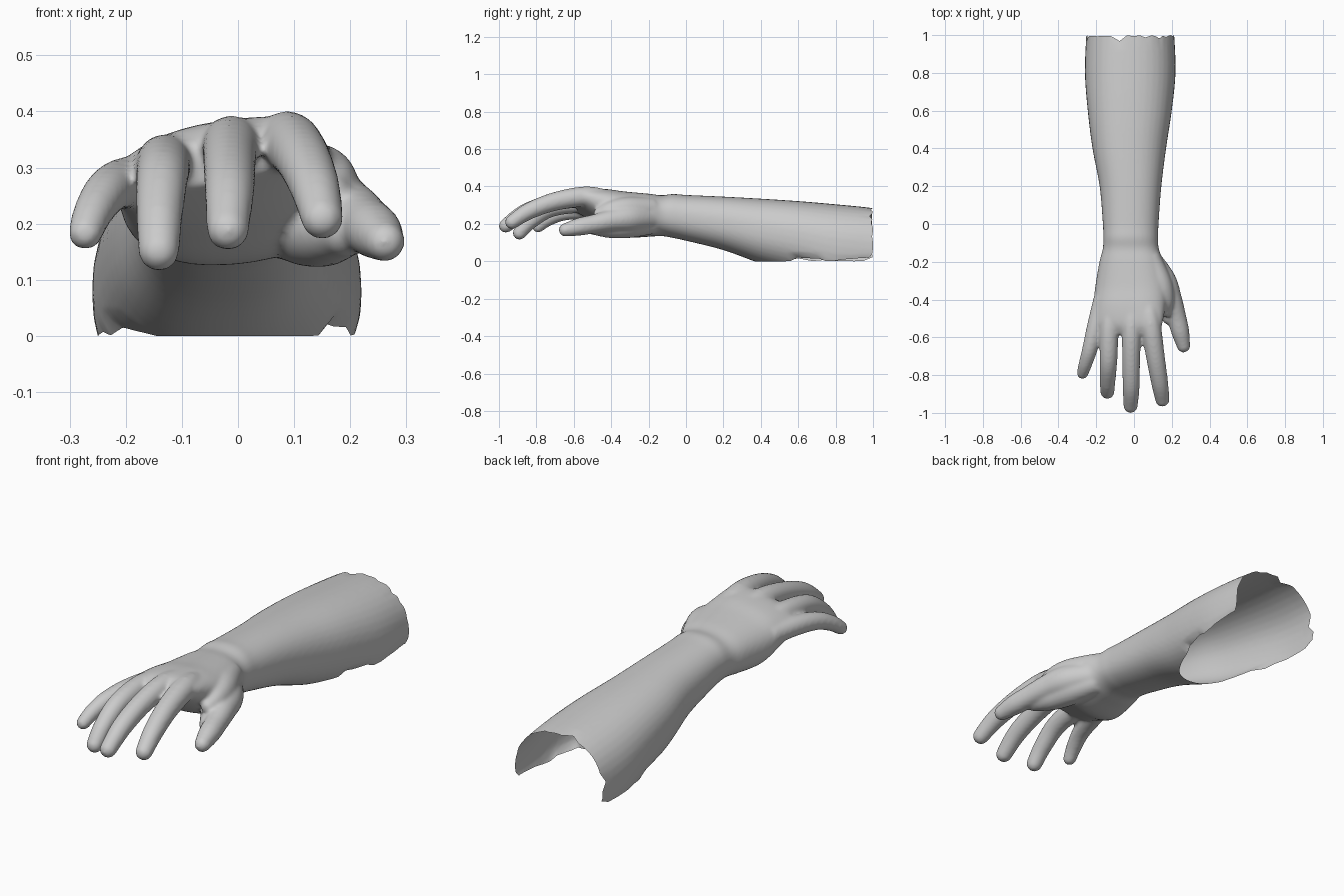
import bpy, bmesh, math, random
from mathutils import Vector

if "Cube" in bpy.data.objects:
    bpy.data.objects.remove(bpy.data.objects["Cube"])

random.seed(4)


def spline(rows, steps):
    """Catmull-Rom interpolation through rows of numbers."""
    pts = [rows[0]] + list(rows) + [rows[-1]]
    out = []
    for i in range(1, len(pts) - 2):
        for s in range(steps):
            t = s / steps
            out.append([0.5 * (2 * b + (c - a) * t + (2 * a - 5 * b + 4 * c - d) * t * t
                               + (3 * b - a - 3 * c + d) * t ** 3)
                        for a, b, c, d in zip(*pts[i - 1:i + 3])])
    return out + [list(rows[-1])]


def loft(bm, rings):
    """Skin a list of point rings into a closed solid."""
    vs = [[bm.verts.new(p) for p in ring] for ring in rings]
    n = len(vs[0])
    for a, b in zip(vs, vs[1:]):
        for i in range(n):
            bm.faces.new((a[i], a[(i + 1) % n], b[(i + 1) % n], b[i]))
    bm.faces.new(vs[0][::-1])
    bm.faces.new(vs[-1])


def digit(bm, rows, n=20):
    """Rounded finger along x, y, z, radius control points."""
    pts = spline(rows, 6)
    cs = [Vector(p[:3]) for p in pts]
    rs = [p[3] for p in pts]
    end = (cs[-1] - cs[-2]).normalized()
    tip, r = cs[-1].copy(), rs[-1]
    for k in range(1, 7):
        a = k / 6.3 * math.pi / 2
        cs.append(tip + end * r * math.sin(a))
        rs.append(r * math.cos(a))
    rings = []
    for i, c in enumerate(cs):
        d = (cs[min(i + 1, len(cs) - 1)] - cs[max(i - 1, 0)]).normalized()
        u = d.cross(Vector((0, 0, 1))).normalized()
        v = u.cross(d)
        rings.append([c + (u * math.cos(2 * math.pi * k / n) + v * math.sin(2 * math.pi * k / n)) * rs[i]
                      for k in range(n)])
    loft(bm, rings)


bm = bmesh.new()

# Forearm, wrist and palm: y, left x, right x, bottom z, top z, sideways tilt
sections = [
    (1.15, -.245, .20, -.16, .262, 0), (1.0, -.253, .213, -.16, .285, 0),
    (.8, -.26, .22, -.14, .305, 0), (.6, -.245, .20, -.07, .322, 0),
    (.4, -.22, .17, -.012, .335, 0), (.2, -.182, .145, .06, .346, 0),
    (0, -.165, .13, .11, .355, 0), (-.07, -.163, .128, .125, .36, 0),
    (-.13, -.165, .131, .135, .353, .02), (-.2, -.183, .155, .132, .361, .05),
    (-.33, -.205, .18, .13, .372, .08), (-.43, -.215, .168, .18, .383, .12),
    (-.53, -.215, .15, .24, .38, .18), (-.585, -.185, .13, .275, .355, .2)]
rings = []
for y, x0, x1, z0, z1, tilt in spline(sections, 5):
    ring = []
    for k in range(40):
        a = 2 * math.pi * k / 40
        c, s = math.cos(a), math.sin(a)
        dx = (x1 - x0) / 2 * math.copysign(abs(c) ** .88, c)
        dz = (z1 - z0) / 2 * math.copysign(abs(s) ** .88, s)
        ring.append(((x0 + x1) / 2 + dx, y, (z0 + z1) / 2 + dz + tilt * dx))
    rings.append(ring)
loft(bm, rings)

# Little, ring, middle and index fingers, thumb, ball of the thumb, thumb web
for rows in (
    [(-.165, -.40, .27, .05), (-.203, -.54, .272, .046), (-.233, -.66, .257, .041),
     (-.257, -.74, .222, .036), (-.272, -.79, .184, .031)],
    [(-.11, -.40, .30, .045), (-.13, -.55, .31, .05), (-.135, -.72, .284, .047),
     (-.14, -.83, .215, .042), (-.141, -.89, .152, .037)],
    [(-.01, -.40, .325, .045), (-.012, -.54, .341, .052), (-.015, -.70, .318, .048),
     (-.015, -.86, .262, .045), (-.018, -.963, .19, .038)],
    [(.07, -.40, .33, .045), (.088, -.53, .347, .054), (.113, -.70, .32, .05),
     (.136, -.84, .268, .045), (.15, -.93, .21, .038)],
    [(.08, -.18, .23, .06), (.15, -.30, .23, .073), (.195, -.40, .218, .06),
     (.225, -.49, .20, .051), (.245, -.57, .185, .048), (.262, -.645, .168, .036)],
    [(.07, -.18, .20, .055), (.12, -.30, .195, .07), (.155, -.40, .185, .062),
     (.19, -.49, .185, .045)],
    [(.08, -.18, .28, .06), (.135, -.31, .28, .065), (.16, -.40, .27, .055),
     (.165, -.46, .255, .035)],
):
    digit(bm, rows)

bmesh.ops.recalc_face_normals(bm, faces=bm.faces)
mesh = bpy.data.meshes.new("arm_parts")
bm.to_mesh(mesh)
bm.free()
blend = bpy.data.objects.new("arm_parts", mesh)
bpy.context.collection.objects.link(blend)

# Fuse the parts into one skin
rem = blend.modifiers.new("fuse", 'REMESH')
rem.mode = 'VOXEL'
rem.voxel_size = 0.008
smooth = blend.modifiers.new("soften", 'SMOOTH')
smooth.factor = 0.5
smooth.iterations = 10
deps = bpy.context.evaluated_depsgraph_get()
skin = bpy.data.meshes.new_from_object(blend.evaluated_get(deps))
bpy.data.objects.remove(blend)

# Cut the shell open at the elbow end and underneath
bm = bmesh.new()
bm.from_mesh(skin)
for co, no in (((0, 1, 0), (0, 1, 0)), ((0, 0, 0), (0, 0, -1))):
    bmesh.ops.bisect_plane(bm, geom=bm.verts[:] + bm.edges[:] + bm.faces[:],
                           plane_co=co, plane_no=no, clear_outer=True)

# Ragged torn rim
jag = [random.random() ** 2 for _ in range(64)]


def ragged(t):
    i = math.floor(t)
    f = t - i
    return jag[i % 64] * (1 - f) + jag[(i + 1) % 64] * f


for v in bm.verts:
    x, y, z = v.co
    if y > .92:
        v.co.y = .92 + (y - .92) * (1 - .4 * ragged((x - z) * 28))
    if y > .45 and z < .05:
        fade = min(1, (y - .45) / .15)
        v.co.z = .05 - (.05 - z) * (1 - .5 * fade * ragged((x + y) * 20))
bm.to_mesh(skin)
bm.free()

arm = bpy.data.objects.new("forearm_and_hand", skin)
bpy.context.collection.objects.link(arm)
for p in skin.polygons:
    p.use_smooth = True
